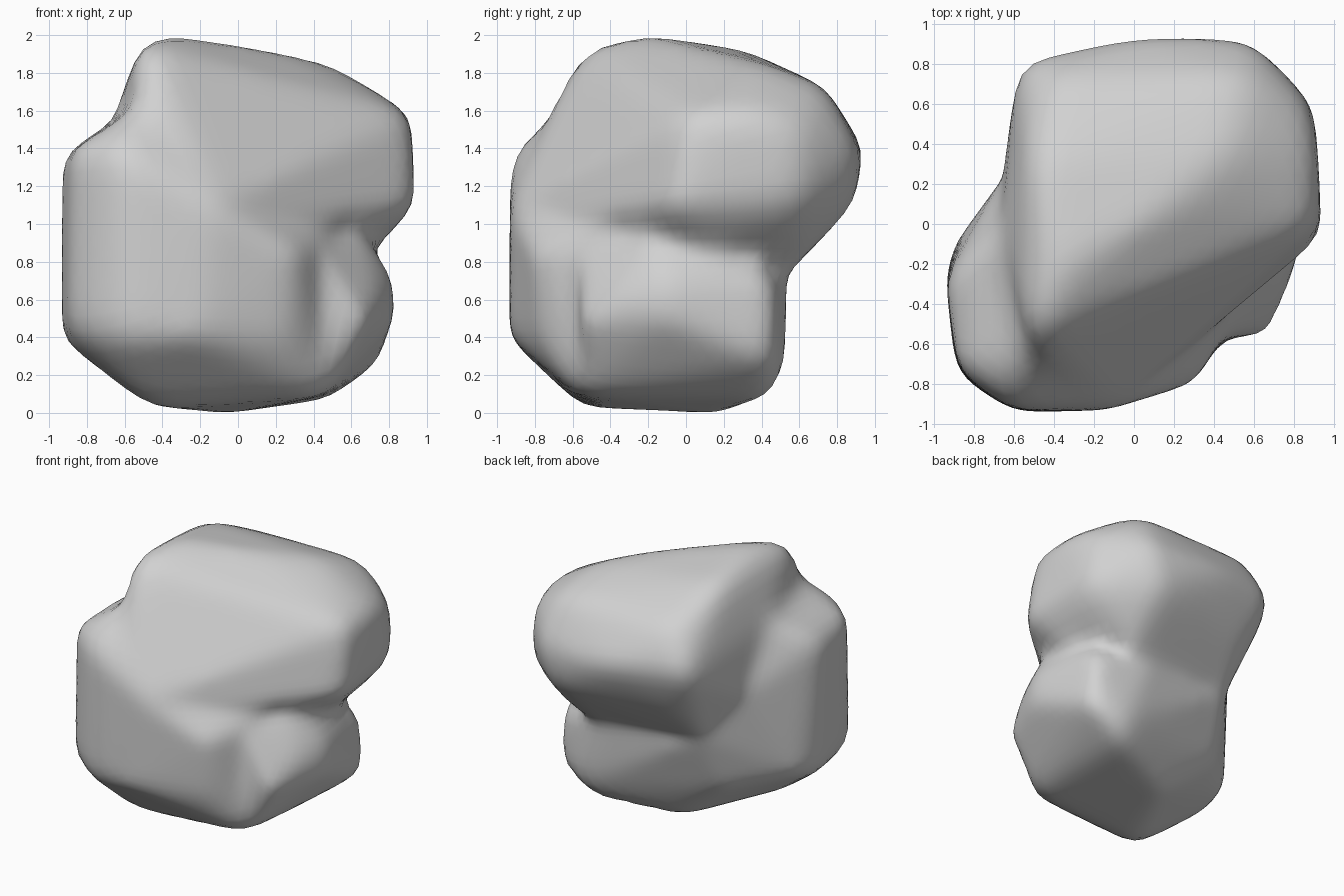
import bpy
import bmesh
from mathutils import Vector
from mathutils.bvhtree import BVHTree

cube = bpy.data.objects.get("Cube")
if cube:
    bpy.data.objects.remove(cube, do_unlink=True)

CORE = Vector((0, -0.05, 0.92))

# Corners where neighbouring lobes meet
base = [(-.48, -.55, .02), (-.08, .22, -.01), (.48, .46, .07), (.45, -.57, .09)]
side_fold = [(.44, -.56, .85), (.3, .54, .75), (-.45, .45, .78)]
top_fold = [(-.52, -.69, 1.62), (-.66, -.03, 1.55), (-.66, .23, 1.08),
            (-.12, -.93, 1.1), (.28, -.62, 1), (.5, -.36, 1)]

# Outer corners of the three boulder lobes
upper_lobe = top_fold + side_fold[1:] + [
    (-.35, -.24, 2.01), (-.53, -.58, 1.95), (-.52, .3, 1.93), (.2, .1, 1.92),
    (.48, .37, 1.86), (.92, .35, 1.59), (.91, 0, 1.57), (.94, -.08, 1.07),
    (.9, .6, 1.1), (.89, .59, 1.52), (.6, .92, 1.39), (.55, .74, 1.73),
    (-.03, .95, 1.39), (-.4, .73, 1.72), (-.58, .83, 1.42), (-.35, .72, 1.08),
    (.5, .9, 1.09), (.5, .57, .76), (.73, .1, .87)]
front_lobe = base + side_fold + top_fold + [
    (-.94, -.28, 1.36), (-.88, -.73, 1.39), (-.94, -.28, .38), (-.9, -.1, .42),
    (-.89, -.75, .42), (-.61, -.93, 1.39), (-.6, -.94, .39), (-.2, -.93, .4),
    (.26, -.78, .4), (.3, -.8, .85), (-.6, .26, .75), (-.5, .28, .34)]
side_lobe = base + side_fold + [
    (.83, -.1, .72), (.84, -.1, .5), (.67, -.56, .47), (.75, -.37, .62),
    (.76, .46, .27), (.5, .53, .21), (.73, .46, .73), (.63, -.2, 1),
    (-.5, .28, .34)]


def hull_tree(points):
    """Convex hull of one lobe, ready for ray casting."""
    bm = bmesh.new()
    for p in points:
        bm.verts.new(p)
    bm.verts.new(CORE)
    bmesh.ops.convex_hull(bm, input=bm.verts)
    tree = BVHTree.FromBMesh(bm)
    bm.free()
    return tree


trees = [hull_tree(lobe) for lobe in (upper_lobe, front_lobe, side_lobe)]

# Wrap a sphere onto the outermost lobe surface in every direction
bm = bmesh.new()
bmesh.ops.create_icosphere(bm, subdivisions=5, radius=1)
for v in bm.verts:
    ray = v.co.normalized()
    reach = 0.3
    for tree in trees:
        hit = tree.ray_cast(CORE + ray * 4, -ray)[0]
        if hit:
            reach = max(reach, (hit - CORE).dot(ray))
    v.co = CORE + ray * reach

# Soften the worn edges
for _ in range(3):
    bmesh.ops.smooth_vert(bm, verts=bm.verts, factor=0.5,
                          use_axis_x=True, use_axis_y=True, use_axis_z=True)

mesh = bpy.data.meshes.new("boulder")
bm.to_mesh(mesh)
bm.free()
mesh.shade_smooth()
boulder = bpy.data.objects.new("boulder", mesh)
bpy.context.collection.objects.link(boulder)

# Plain grey stone
stone = bpy.data.materials.new("grey stone")
stone.use_nodes = True
grey = (0.64, 0.64, 0.64, 1)
stone.diffuse_color = grey
stone.node_tree.nodes["Principled BSDF"].inputs["Base Color"].default_value = grey
mesh.materials.append(stone)
